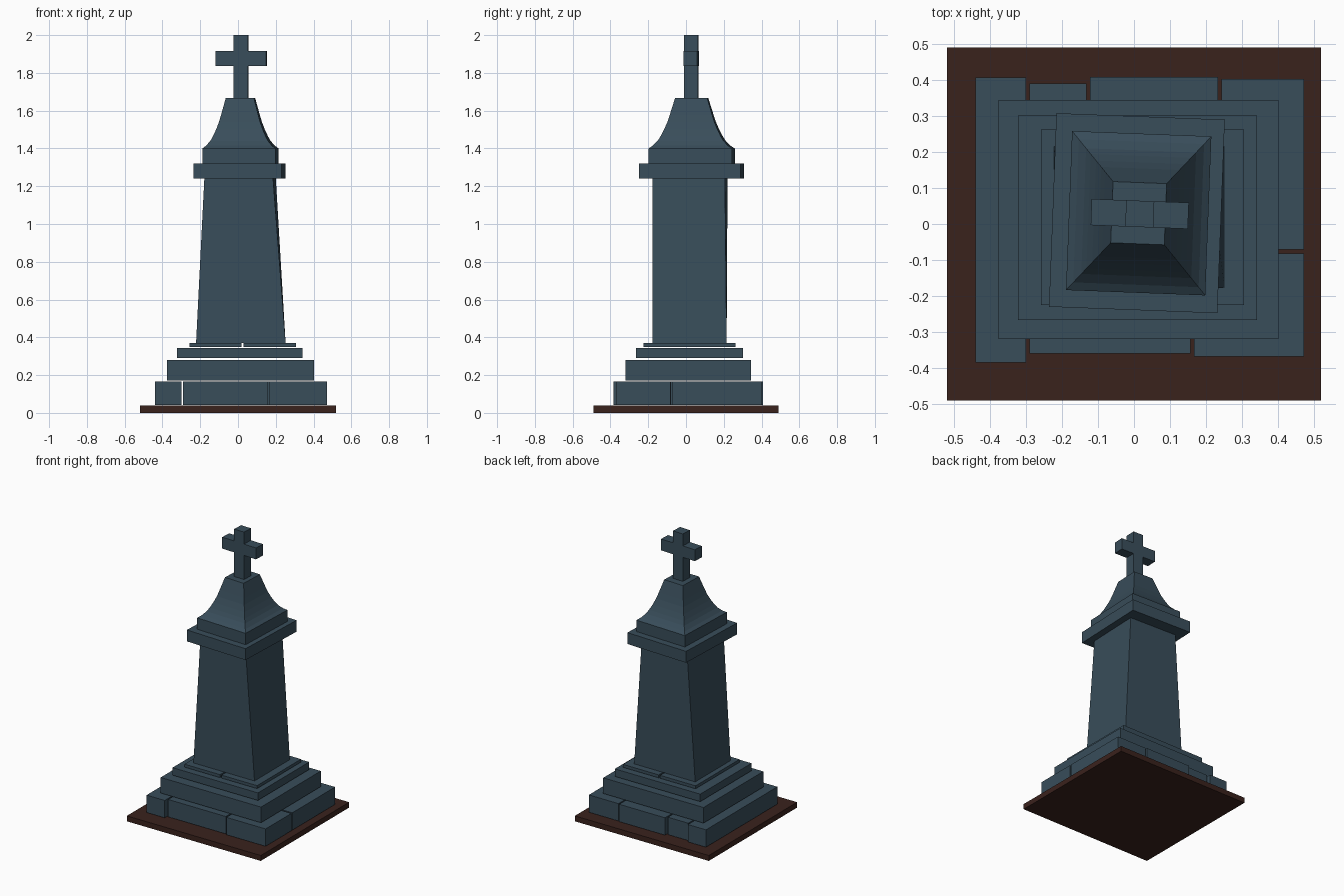
import bpy, bmesh
from math import radians
from mathutils import Matrix, Vector

if "Cube" in bpy.data.objects:
    bpy.data.objects.remove(bpy.data.objects["Cube"])


def material(name, rgb):
    m = bpy.data.materials.new(name)
    m.diffuse_color = (*rgb, 1)
    m.use_nodes = True
    m.node_tree.nodes["Principled BSDF"].inputs["Base Color"].default_value = m.diffuse_color
    return m


STONE = material("slate_stone", (0.04, 0.074, 0.102))
EARTH = material("brown_earth", (0.042, 0.016, 0.012))
TWIST = radians(-2.2)


def finish(name, bm, mat):
    bmesh.ops.recalc_face_normals(bm, faces=bm.faces)
    me = bpy.data.meshes.new(name)
    bm.to_mesh(me)
    bm.free()
    me.materials.append(mat)
    ob = bpy.data.objects.new(name, me)
    bpy.context.collection.objects.link(ob)
    return ob


def loft(name, rings, mat=STONE):
    """Stack of rectangles: (centre x, centre y, width, depth, z, turn)."""
    bm = bmesh.new()
    prev = None
    for cx, cy, w, d, z, turn in rings:
        rot = Matrix.Rotation(turn, 3, 'Z')
        ring = [bm.verts.new(rot @ Vector((sx * w / 2, sy * d / 2, 0)) + Vector((cx, cy, z)))
                for sx, sy in ((-1, -1), (1, -1), (1, 1), (-1, 1))]
        if prev:
            for i in range(4):
                j = (i + 1) % 4
                bm.faces.new((prev[i], prev[j], ring[j], ring[i]))
        else:
            bm.faces.new(ring[::-1])
        prev = ring
    bm.faces.new(prev)
    return finish(name, bm, mat)


def block(name, x0, x1, y0, y1, z0, z1, mat=STONE):
    c = ((x0 + x1) / 2, (y0 + y1) / 2, x1 - x0, y1 - y0)
    return loft(name, [(*c, z0, 0), (*c, z1, 0)], mat)


# Ground plate
block("ground_plate", -0.52, 0.52, -0.49, 0.49, 0, 0.038, EARTH)

# Bottom course of separate stones
stones = [(-0.44, -0.30, -0.385, 0.407), (-0.29, 0.157, -0.36, -0.08),
          (0.167, 0.472, -0.368, -0.082), (-0.29, -0.132, -0.07, 0.39),
          (-0.122, 0.233, -0.07, 0.408), (0.243, 0.472, -0.071, 0.403)]
for i, s in enumerate(stones):
    block(f"base_stone_{i + 1}", *s, 0.043, 0.165)

# Steps
block("lower_step", -0.377, 0.402, -0.319, 0.344, 0.171, 0.281)
block("middle_step", -0.322, 0.341, -0.266, 0.302, 0.291, 0.344)
block("upper_step_left", -0.258, 0.018, -0.225, 0.262, 0.349, 0.370)
block("upper_step_right", 0.029, 0.306, -0.225, 0.262, 0.349, 0.370)

# Tapered, slightly twisted shaft
loft("shaft", [(0.015, 0.019, 0.474, 0.392, 0.37, 0),
               (0.011, 0.021, 0.364, 0.384, 1.24, TWIST)])

# Collar
loft("collar", [(0.008, 0.03, 0.468, 0.538, z, TWIST) for z in (1.24, 1.32)])

# Cap with concave flare
flare = [(1.32, 1), (1.40, 1), (1.415, 0.90), (1.44, 0.79), (1.465, 0.72), (1.50, 0.64),
         (1.54, 0.563), (1.58, 0.505), (1.62, 0.45), (1.667, 0.385)]
loft("cap", [(0.013, 0.03, 0.387 * s, 0.442 * s, z, TWIST) for z, s in flare])

# Cross: plus outline extruded in depth
w, a, lo, hi = 0.039, 0.135, 1.836, 1.916
half = [(w, 1.665), (w, lo), (a, lo), (a, hi), (w, hi), (w, 2.0)]
outline = half + [(-x, z) for x, z in reversed(half)]
bm = bmesh.new()
face = bm.faces.new([bm.verts.new((x, -0.0365, z)) for x, z in outline])
ext = bmesh.ops.extrude_face_region(bm, geom=[face])
bmesh.ops.translate(bm, vec=(0, 0.073, 0),
                    verts=[v for v in ext["geom"] if isinstance(v, bmesh.types.BMVert)])
bmesh.ops.transform(bm, verts=bm.verts,
                    matrix=Matrix.Translation((0.016, 0.028, 0)) @ Matrix.Rotation(TWIST, 4, 'Z'))
finish("cross", bm, STONE)
